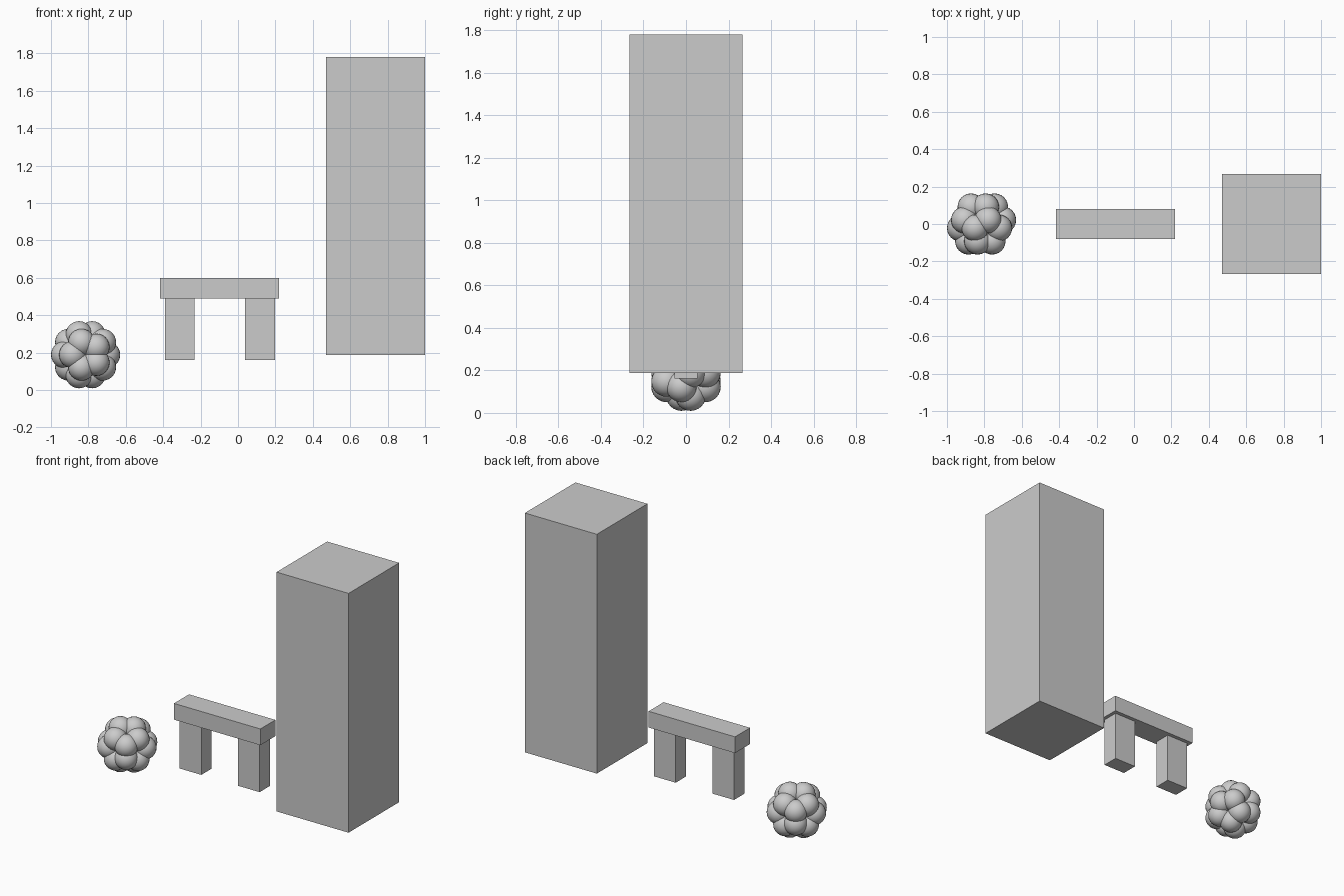
import bpy
from math import sin, cos, radians

if "Cube" in bpy.data.objects:
    bpy.data.objects.remove(bpy.data.objects["Cube"])


def box(name, x0, x1, y0, y1, z0, z1):
    bpy.ops.mesh.primitive_cube_add(
        size=1, location=((x0 + x1) / 2, (y0 + y1) / 2, (z0 + z1) / 2))
    ob = bpy.context.object
    ob.name = name
    ob.scale = (x1 - x0, y1 - y0, z1 - z0)
    bpy.ops.object.transform_apply(location=False, rotation=False, scale=True)
    return ob


# Tall block
box("tall_block", 0.47, 1.0, -0.266, 0.266, 0.188, 1.78)

# Bench-like arch: slab on two legs
box("arch_slab", -0.416, 0.22, -0.079, 0.079, 0.49, 0.598)
for name, x0 in (("left_leg", -0.391), ("right_leg", 0.038)):
    box("arch_" + name, x0, x0 + 0.159, -0.054, 0.054, 0.162, 0.49)

# Cluster of balls on the 20 corners of a dodecahedron, a face towards the front
CENTRE = (-0.815, 0.0, 0.189)
SHELL, BALL = 0.115, 0.072
rings = ((0.607, -0.795, 36), (0.982, -0.188, 36),
         (0.982, 0.188, 0), (0.607, 0.795, 0))
balls = []
for radius, depth, start in rings:
    for i in range(5):
        a = radians(start + 72 * i)
        bpy.ops.mesh.primitive_uv_sphere_add(
            segments=24, ring_count=12, radius=BALL,
            location=(CENTRE[0] + SHELL * radius * cos(a),
                      CENTRE[1] + SHELL * depth,
                      CENTRE[2] + SHELL * radius * sin(a)))
        bpy.ops.object.shade_smooth()
        balls.append(bpy.context.object)

# Join the balls into one part
bpy.ops.object.select_all(action='DESELECT')
for b in balls:
    b.select_set(True)
bpy.context.view_layer.objects.active = balls[0]
bpy.ops.object.join()
bpy.context.object.name = "ball_cluster"
